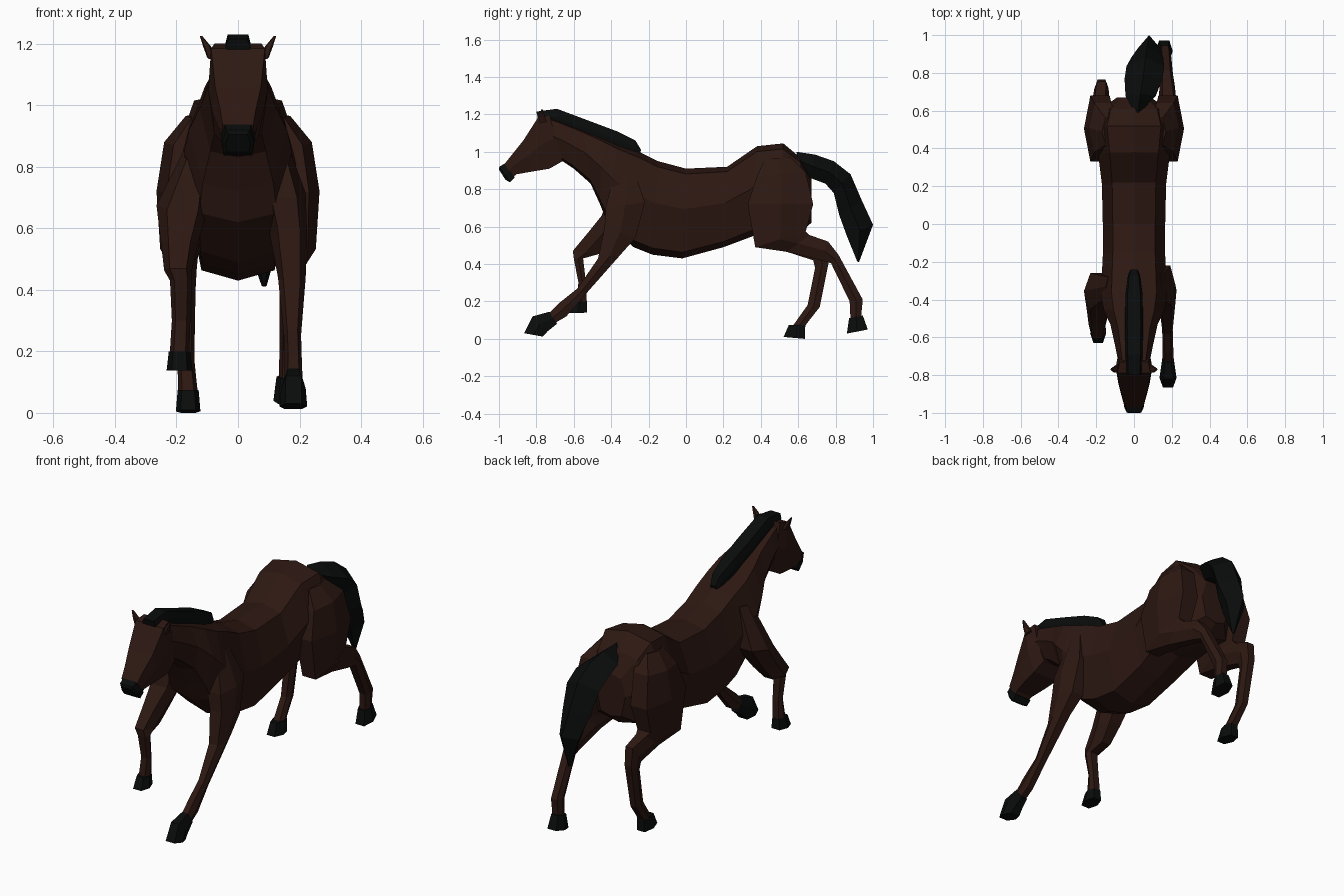
import bpy, bmesh

def material(name, rgb):
    m = bpy.data.materials.new(name)
    m.diffuse_color = (*rgb, 1)
    return m

COAT = material("coat", (0.026, 0.009, 0.006))
BLACK = material("black", (0.003, 0.0035, 0.0035))

# cross-sections: (fraction from first edge to second edge, fraction of half width)
ROUND = [(0, 0), (.06, .68), (.45, 1), (.93, .72), (1, 0)]
LEG = [(0, .6), (.5, 1), (1, .6)]
TAIL = [(0, 0), (.5, 1), (1, .4)]
SLAB = [(0, .75), (.5, 1), (1, .9)]
HEAD = [(0, .9), (.5, 1), (1, .8)]

def loft(name, stations, profile, mat):
    """stations: (y1, z1, y2, z2, half width, centre x); rings span edge 1 to edge 2"""
    bm = bmesh.new()
    rings = []
    for y1, z1, y2, z2, w, cx in stations:
        pts = profile + [(t, -f) for t, f in reversed(profile) if f > 0]
        rings.append([bm.verts.new((cx + f * w, y1 + t * (y2 - y1), z1 + t * (z2 - z1)))
                      for t, f in pts])
    n = len(rings[0])
    for a, b in zip(rings, rings[1:]):
        for i in range(n):
            j = (i + 1) % n
            bm.faces.new((a[i], a[j], b[j], b[i]))
    bm.faces.new(rings[0])
    bm.faces.new(rings[-1])
    bmesh.ops.recalc_face_normals(bm, faces=bm.faces)
    me = bpy.data.meshes.new(name)
    bm.to_mesh(me)
    bm.free()
    me.materials.append(mat)
    ob = bpy.data.objects.new(name, me)
    bpy.context.collection.objects.link(ob)
    return ob

def centred(rows):
    return [(*r, 0) for r in rows]

# torso and neck
loft("torso_and_neck", centred([
    (.67, .86, .67, .62, .09), (.61, .97, .60, .56, .18), (.52, 1.045, .48, .55, .21),
    (.38, 1.03, .36, .55, .19), (.22, .92, .20, .49, .17), (0, .91, -.02, .43, .165),
    (-.15, .95, -.18, .45, .165), (-.25, 1.0, -.28, .49, .17), (-.36, 1.04, -.42, .62, .175),
    (-.45, 1.08, -.46, .72, .16), (-.55, 1.12, -.51, .83, .125),
    (-.68, 1.17, -.60, .91, .10), (-.77, 1.2, -.66, .95, .085)]), ROUND, COAT)

# head and muzzle
loft("head", centred([
    (-.73, 1.2, -.66, .95, .085), (-.79, 1.185, -.73, .91, .097), (-.87, 1.06, -.82, .895, .083),
    (-.93, .985, -.905, .88, .064), (-.97, .935, -.925, .865, .055)]), HEAD, COAT)
loft("muzzle", centred([
    (-.968, .938, -.915, .862, .056), (-.998, .92, -.94, .837, .052),
    (-1.0, .905, -.965, .85, .04)]), SLAB, BLACK)

# ears
for side in (-1, 1):
    loft("ear", [(-.785, 1.15, -.745, 1.16, .012, side * .088),
                 (-.785, 1.19, -.755, 1.19, .013, side * .1),
                 (-.775, 1.225, -.765, 1.225, .004, side * .12)], LEG, COAT)

# mane and tail
loft("mane", centred([
    (-.80, 1.215, -.79, 1.17, .04), (-.69, 1.23, -.68, 1.14, .045), (-.53, 1.17, -.53, 1.08, .048),
    (-.37, 1.11, -.37, 1.02, .045), (-.27, 1.06, -.28, .99, .032), (-.24, 1.01, -.25, .98, .02)]),
    SLAB, BLACK)
loft("tail", [
    (.59, 1.0, .61, .91, .02, .02), (.69, .985, .665, .86, .08, .035), (.79, .95, .745, .83, .1, .05),
    (.88, .88, .79, .78, .1, .06), (.94, .74, .82, .66, .085, .07), (1.0, .61, .86, .55, .06, .08),
    (.925, .41, .915, .415, .008, .085)], TAIL, BLACK)

# front legs: right one reaching, left one lifted
loft("right_front_leg", [
    (-.38, .90, -.28, .91, .03, .12), (-.43, .70, -.22, .73, .07, .15), (-.435, .60, -.27, .54, .06, .165),
    (-.47, .43, -.35, .45, .045, .175), (-.58, .27, -.54, .235, .028, .177),
    (-.68, .19, -.64, .12, .028, .18), (-.735, .135, -.70, .085, .03, .18)], LEG, COAT)
loft("right_front_hoof", [
    (-.73, .145, -.69, .08, .03, .18), (-.82, .12, -.74, .04, .04, .18),
    (-.865, .03, -.765, .012, .045, .18)], LEG, BLACK)
loft("left_front_leg", [
    (-.38, .90, -.28, .91, .03, -.12), (-.45, .66, -.26, .69, .085, -.18), (-.53, .56, -.38, .54, .06, -.19),
    (-.605, .47, -.46, .455, .045, -.195), (-.60, .43, -.55, .43, .036, -.185),
    (-.575, .30, -.535, .30, .03, -.185), (-.59, .19, -.53, .19, .032, -.19)], LEG, COAT)
loft("left_front_hoof", [
    (-.605, .20, -.53, .20, .035, -.19), (-.63, .137, -.528, .14, .042, -.19)], LEG, BLACK)

# hind legs: shared thigh, different shanks
def thigh(s):
    return [(.42, .96, .56, .97, .05, s * .12), (.38, .87, .64, .89, .075, s * .165),
            (.33, .72, .68, .72, .085, s * .18), (.37, .49, .64, .575, .068, s * .185),
            (.54, .465, .66, .555, .05, s * .18)]

loft("right_hind_leg", thigh(1) + [
    (.72, .42, .76, .52, .04, .175), (.775, .405, .815, .45, .036, .17),
    (.875, .20, .945, .21, .03, .165), (.88, .095, .935, .105, .03, .162)], LEG, COAT)
loft("right_hind_hoof", [
    (.872, .11, .945, .125, .035, .16), (.86, .028, .972, .05, .045, .16)], LEG, BLACK)
loft("left_hind_leg", thigh(-1) + [
    (.68, .42, .755, .52, .038, -.172), (.69, .38, .765, .42, .034, -.172),
    (.65, .18, .715, .17, .028, -.17), (.60, .11, .66, .10, .03, -.165),
    (.565, .06, .63, .06, .032, -.162)], LEG, COAT)
loft("left_hind_hoof", [
    (.55, .075, .638, .075, .034, -.162), (.522, .01, .635, .0, .04, -.162)], LEG, BLACK)
